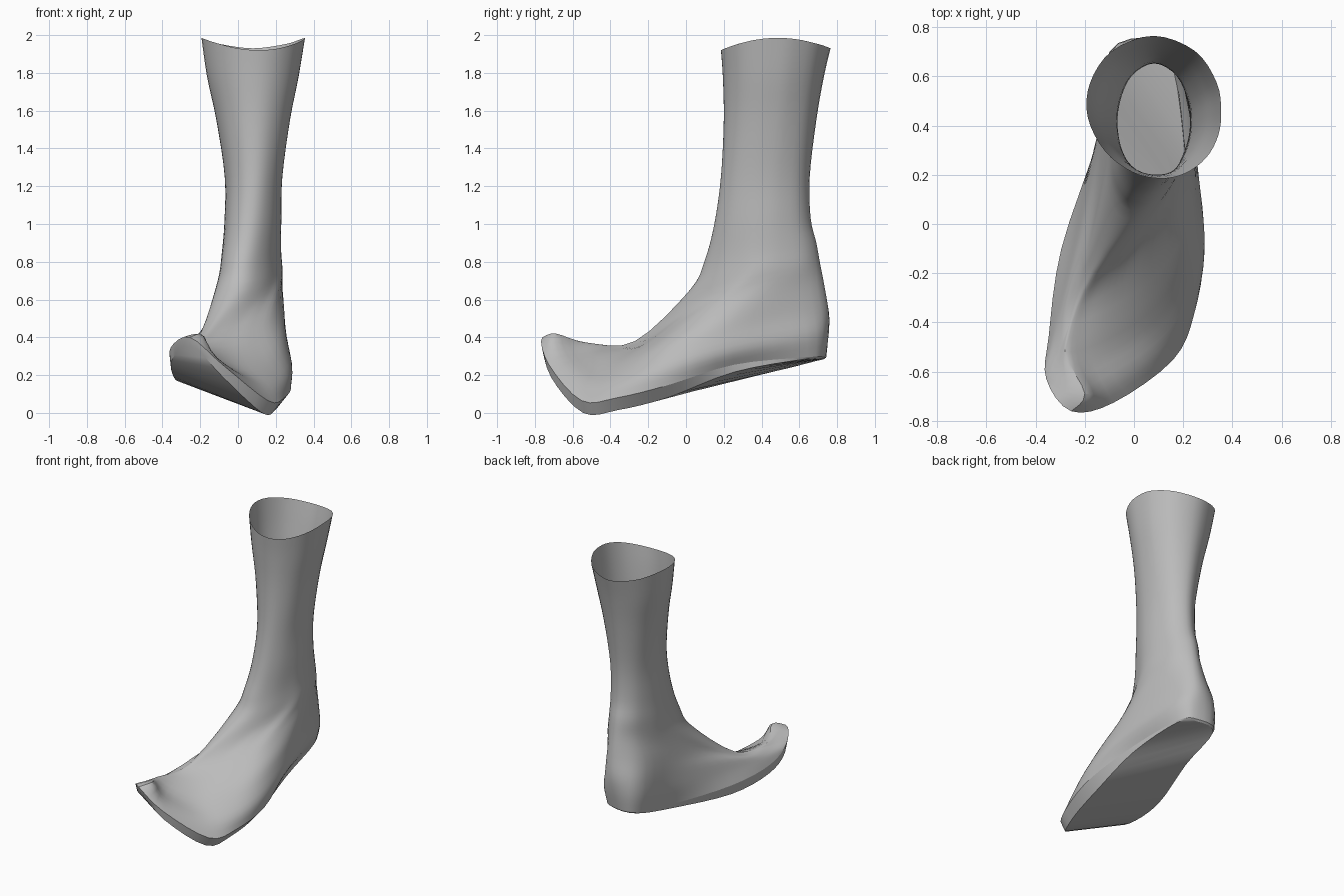
import bpy, bmesh, math
from mathutils import Vector

cube = bpy.data.objects.get("Cube")
if cube:
    bpy.data.objects.remove(cube, do_unlink=True)

grey = bpy.data.materials.new("plain grey")
grey.use_nodes = True
grey.diffuse_color = (0.5, 0.5, 0.5, 1)
grey.node_tree.nodes["Principled BSDF"].inputs["Base Color"].default_value = (0.5, 0.5, 0.5, 1)

STEPS = 4
# Directions of the ring points around the leg, front first
ANGLES = (0, 22, 45, 66, 86, 110, 142, 180, 218, 250, 278, 308, 336)


def ring(*points):
    return [Vector(p) for p in points]


def spline(a, b, c, d, t):
    """Smooth curve from b to c."""
    return 0.5 * (2 * b + (c - a) * t + (2 * a - 5 * b + 4 * c - d) * t ** 2
                  + (3 * b - a - 3 * c + d) * t ** 3)


def round_ring(ctrl):
    n = len(ctrl)
    return [spline(ctrl[i - 1], ctrl[i], ctrl[(i + 1) % n], ctrl[(i + 2) % n], k / STEPS)
            for i in range(n) for k in range(STEPS)]


def shaft_ring(left, right, front, back, z_front, z_back, skew=0, wave=0):
    """Oval ring around the leg; skew shifts its front sideways, wave lifts its sides."""
    out = []
    for angle in ANGLES:
        s, c = math.sin(math.radians(angle)), math.cos(math.radians(angle))
        out.append(Vector(((left + right) / 2 + (right - left) / 2 * s + skew * max(c, 0),
                           (front + back) / 2 - (back - front) / 2 * c,
                           (z_front + z_back) / 2 + (z_front - z_back) / 2 * c + wave * s * s)))
    return out


def finish(name, bm):
    bmesh.ops.remove_doubles(bm, verts=bm.verts, dist=0.0005)
    bmesh.ops.recalc_face_normals(bm, faces=bm.faces)
    mesh = bpy.data.meshes.new(name)
    bm.to_mesh(mesh)
    bm.free()
    mesh.materials.append(grey)
    obj = bpy.data.objects.new(name, mesh)
    bpy.context.collection.objects.link(obj)
    bpy.ops.object.select_all(action='DESELECT')
    obj.select_set(True)
    bpy.context.view_layer.objects.active = obj
    bpy.ops.object.shade_smooth_by_angle(angle=math.radians(30))


def loft(bm, rings):
    rows = [[bm.verts.new(p) for p in r] for r in rings]
    for a, b in zip(rows, rows[1:]):
        for i in range(len(a)):
            j = (i + 1) % len(a)
            bm.faces.new((a[i], a[j], b[j], b[i]))
    return rows


# Twisted foot outline: toe tip, outer side, heel, inner side
outline = ring((-.25, -.75, .36), (-.08, -.715, .19), (.155, -.545, 0), (.24, -.36, .015),
               (.275, -.1, .08), (.21, .25, .215), (.16, .63, .285), (.07, .72, .285),
               (-.09, .69, .275), (-.14, .36, .2), (-.29, -.1, .165), (-.34, -.45, .19),
               (-.35, -.62, .28))
# Bottom is tucked in on the outer side; the edge band thins toward the heel
sole = [Vector((p.x * (.82 if p.x > 0 and p.y < 0 else 1), p.y, p.z)) for p in outline]
welt = [Vector((p.x * 1.02, p.y * 1.015, p.z + max(.01, .065 - .1 * max(0, p.y))))
        for p in outline]
welt[0].z = .4

# Foot rings, the front point climbing the crest
low = ring((-.2, -.69, .42), (-.12, -.66, .3), (.09, -.52, .16), (.215, -.36, .16),
           (.285, -.1, .24), (.255, .25, .33), (.19, .64, .4), (.08, .75, .42),
           (-.1, .7, .4), (-.15, .36, .34), (-.26, -.1, .31), (-.33, -.45, .3),
           (-.345, -.61, .35))
mid = ring((-.27, -.52, .37), (-.18, -.5, .32), (-.02, -.42, .26), (.12, -.3, .27),
           (.235, -.08, .36), (.25, .25, .45), (.185, .62, .52), (.08, .755, .53),
           (-.095, .68, .51), (-.14, .35, .46), (-.22, -.05, .4), (-.29, -.36, .34),
           (-.29, -.48, .355))
instep = ring((-.2, -.27, .38), (-.14, -.24, .38), (-.04, -.18, .4), (.07, -.1, .44),
              (.185, .05, .5), (.242, .32, .58), (.185, .61, .64), (.08, .735, .66),
              (-.07, .64, .64), (-.12, .36, .58), (-.16, .05, .5), (-.2, -.15, .42),
              (-.21, -.24, .385))

# Ankle and shaft
shaft = [
    shaft_ring(-.09, .238, .02, .71, .65, .79, -.09),
    shaft_ring(-.08, .23, .1, .69, .81, .9, -.05),
    shaft_ring(-.07, .23, .15, .66, 1, 1.03, -.02),
    shaft_ring(-.07, .235, .185, .655, 1.25, 1.25),
    shaft_ring(-.115, .275, .2, .69, 1.55, 1.55, .01),
    shaft_ring(-.165, .32, .195, .73, 1.78, 1.78, .02),
    shaft_ring(-.195, .353, .185, .765, 1.92, 1.93, .03, .06),
]

# Boot upper
controls = [round_ring(r) for r in [welt, low, mid, instep] + shaft]
last = len(controls) - 1
rows = []
for k in range(last):
    picks = [controls[max(0, min(last, k + o))] for o in (-1, 0, 1, 2)]
    for s in range(STEPS):
        rows.append([spline(*pts, s / STEPS) for pts in zip(*picks)])
rows.append(controls[last])
bm = bmesh.new()
loft(bm, rows)
finish("boot_upper", bm)

# Boot sole: edge band and bottom made of cross strips
bm = bmesh.new()
bottom = loft(bm, [round_ring(sole), round_ring(welt)])[0]
n = len(bottom)
for i in range(n // 2):
    corners = [bottom[i], bottom[i + 1], bottom[n - i - 1], bottom[(n - i) % n]]
    corners = list(dict.fromkeys(corners))
    if len(corners) > 2:
        bm.faces.new(corners)
finish("boot_sole", bm)
